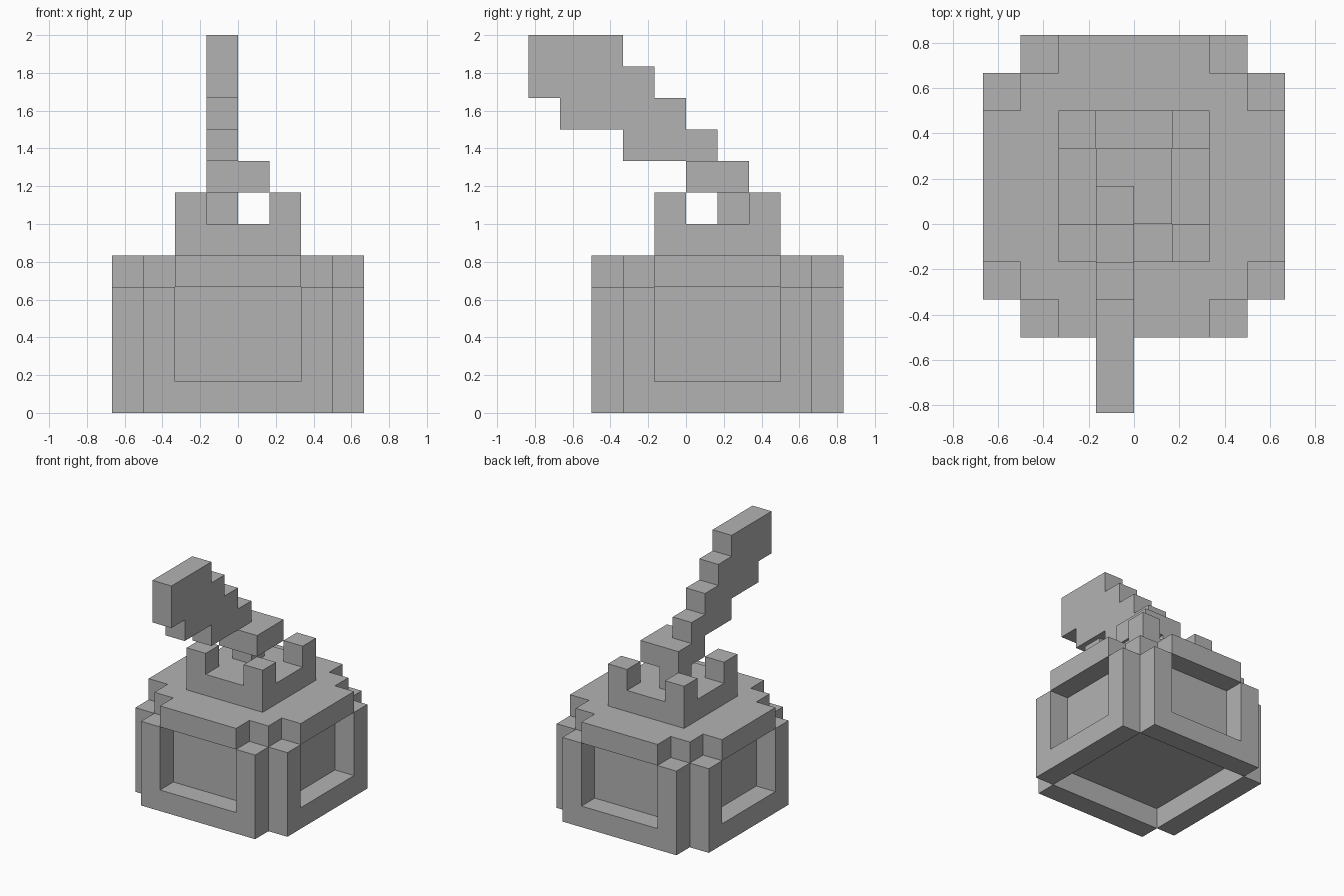
import bpy, bmesh
from math import pi
from mathutils import Matrix, Vector

if "Cube" in bpy.data.objects:
    bpy.data.objects.remove(bpy.data.objects["Cube"], do_unlink=True)

U = 1 / 6                     # edge of one building block
CENTRE = Vector((0, 1, 0))    # axis of the body, in blocks

grey = bpy.data.materials.new("plain grey")
grey.use_nodes = True
grey.diffuse_color = (0.45, 0.45, 0.45, 1)
grey.node_tree.nodes["Principled BSDF"].inputs["Base Color"].default_value = grey.diffuse_color


def prism(name, outline, low, high, axis="z", offset=CENTRE, turn=0.0):
    """Extrude a flat outline between low and high along an axis, in blocks."""
    place = {"x": lambda a, b, h: (h, a, b),
             "y": lambda a, b, h: (a, h, b),
             "z": lambda a, b, h: (a, b, h)}[axis]
    bm = bmesh.new()
    face = bm.faces.new([bm.verts.new(place(a, b, low)) for a, b in outline])
    grown = bmesh.ops.extrude_face_region(bm, geom=[face], use_keep_orig=True)
    verts = [v for v in grown["geom"] if isinstance(v, bmesh.types.BMVert)]
    bmesh.ops.translate(bm, verts=verts, vec=place(0, 0, high - low))
    bmesh.ops.recalc_face_normals(bm, faces=bm.faces)
    bm.transform(Matrix.Scale(U, 4) @ Matrix.Translation(offset) @ Matrix.Rotation(turn, 4, "Z"))
    mesh = bpy.data.meshes.new(name)
    bm.to_mesh(mesh)
    bm.free()
    mesh.materials.append(grey)
    obj = bpy.data.objects.new(name, mesh)
    bpy.context.collection.objects.link(obj)
    return obj


def rect(x0, x1, y0, y1):
    return [(x0, y0), (x1, y0), (x1, y1), (x0, y1)]


# Body core, raised above the ground inside the frames
prism("body_core", rect(-3, 3, -3, 3), 1, 4)

# Four U-shaped side frames around recessed panels
frame = [(-3, 0), (3, 0), (3, 4), (2, 4), (2, 1), (-2, 1), (-2, 4), (-3, 4)]
for i, side in enumerate(("front", "left", "back", "right")):
    prism(side + "_frame", frame, -4, -3, "y", turn=i * pi / 2)

# Lid with stepped corners: one quarter outline turned four times
quarter = [(4, 2), (3, 2), (3, 3), (2, 3), (2, 4)]
lid = []
for i in range(4):
    lid += quarter
    quarter = [(-y, x) for x, y in quarter]
prism("lid", lid, 4, 5)

# Collar with a post on each corner
prism("collar", rect(-2, 2, -2, 2), 5, 6)
for x, side in ((-2, "right"), (1, "left")):
    for y, end in ((-2, "front"), (1, "back")):
        prism(f"{end}_{side}_post", rect(x, x + 1, y, y + 1), 6, 7)

# Lever: stem, pivot block and stepped arm leaning to the front
HERE = Vector((0, 0, 0))
prism("lever_stem", rect(-1, 0, 1, 2), 6, 7, offset=HERE)
prism("lever_pivot", rect(-1, 1, 0, 2), 7, 8, offset=HERE)
arm = [(1, 8), (1, 9), (0, 9), (0, 10), (-1, 10), (-1, 11), (-2, 11), (-2, 12),
       (-5, 12), (-5, 10), (-4, 10), (-4, 9), (-2, 9), (-2, 8)]
prism("lever_arm", arm, -1, 0, "x", offset=HERE)
